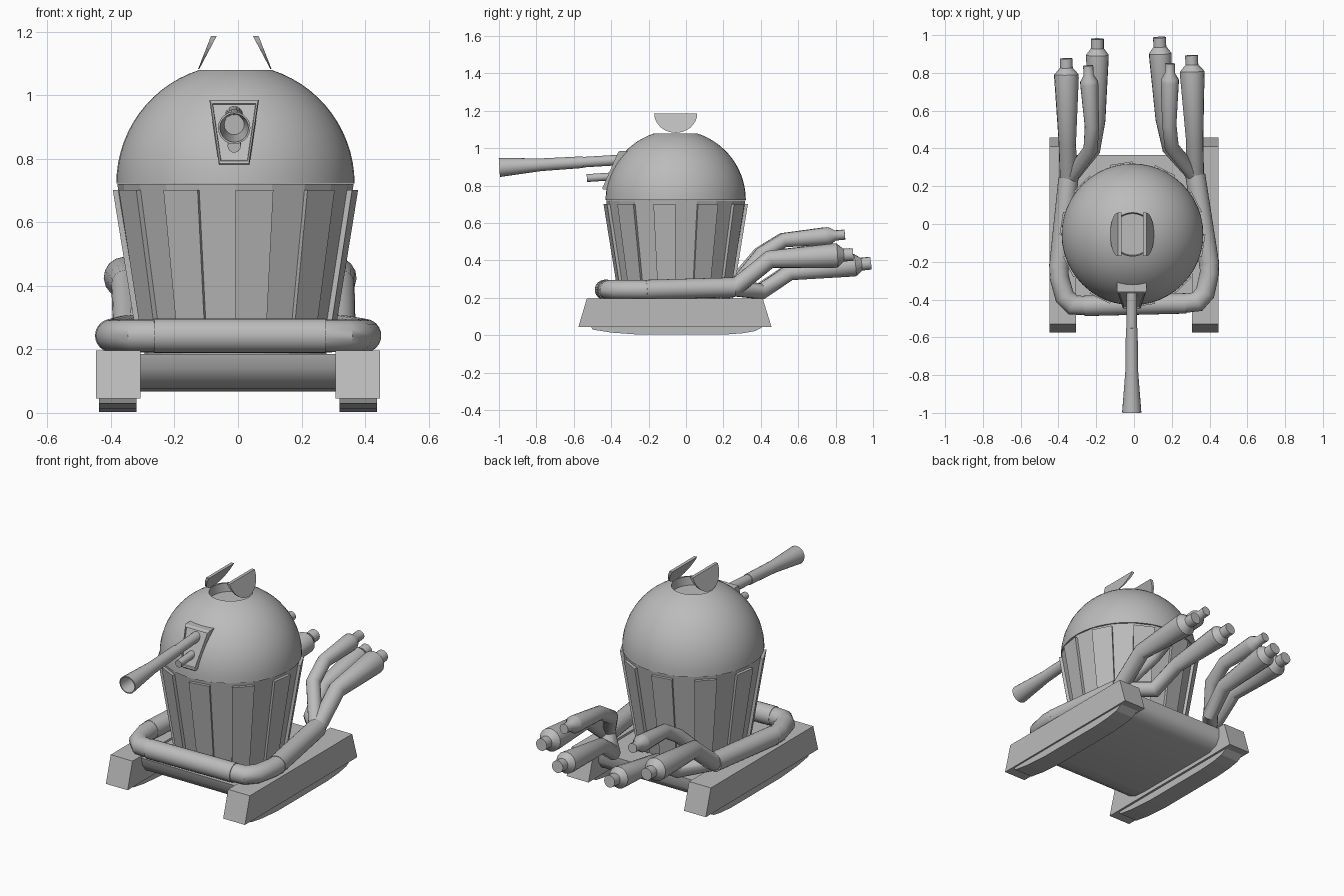
import bpy, bmesh, math
from mathutils import Vector, Matrix

if "Cube" in bpy.data.objects:
    bpy.data.objects.remove(bpy.data.objects["Cube"])

mat = bpy.data.materials.new("plain grey")
mat.diffuse_color = (0.5, 0.5, 0.5, 1)
mat.use_nodes = True
mat.node_tree.nodes["Principled BSDF"].inputs["Base Color"].default_value = mat.diffuse_color
CX, CY = -0.008, -0.055          # axis of the round body


def finish(name, bm, smooth=None):
    bmesh.ops.recalc_face_normals(bm, faces=bm.faces)
    me = bpy.data.meshes.new(name)
    bm.to_mesh(me)
    bm.free()
    me.materials.append(mat)
    if smooth:
        me.shade_smooth()
        me.set_sharp_from_angle(angle=math.radians(smooth))
    ob = bpy.data.objects.new(name, me)
    bpy.context.collection.objects.link(ob)
    return ob


def loft(name, rings, smooth=None, caps=True):
    bm = bmesh.new()
    loops = [[bm.verts.new(p) for p in r] for r in rings]
    n = len(loops[0])
    for a, b in zip(loops, loops[1:]):
        for i in range(n):
            j = (i + 1) % n
            bm.faces.new((a[i], a[j], b[j], b[i]))
    if caps:
        bm.faces.new(loops[0])
        bm.faces.new(loops[-1])
    return finish(name, bm, smooth)


def extrude_x(name, profile, x0, x1, smooth=None):
    return loft(name, [[(x, y, z) for y, z in profile] for x in (x0, x1)], smooth)


def lathe(name, profile, sides, smooth=None):
    return loft(name, [[(CX + r * math.sin(2 * math.pi * i / sides),
                         CY - r * math.cos(2 * math.pi * i / sides), z)
                        for i in range(sides)] for r, z in profile], smooth)


def tube(name, pts, radii, sides=16):
    """Round pipe with mitred bends through the given points."""
    pts = [Vector(p) for p in pts]
    dirs = [(b - a).normalized() for a, b in zip(pts, pts[1:])]
    u = dirs[0].cross(Vector((0, 0, 1)) if abs(dirs[0].z) < 0.9 else Vector((1, 0, 0))).normalized()
    rings = []
    for i, (p, r) in enumerate(zip(pts, radii)):
        d0, d1 = dirs[max(i - 1, 0)], dirs[min(i, len(dirs) - 1)]
        u = (u - d0 * u.dot(d0)).normalized()
        v = d0.cross(u)
        m = d0 + d1                       # mitre plane normal
        ring = []
        for k in range(sides):
            a = 2 * math.pi * k / sides
            o = (u * math.cos(a) + v * math.sin(a)) * r
            ring.append(p + o - d0 * (o.dot(m) / d0.dot(m)))
        rings.append(ring)
    return loft(name, rings, 35)


# track pods and their curved treads
pod = [(-0.575, 0.045), (0.457, 0.045), (0.41, 0.197), (-0.53, 0.197)]
tread = [(-0.51, 0.05), (-0.5, 0.03), (-0.4, 0.014), (-0.25, 0.003), (0.2, 0.003),
         (0.3, 0.01), (0.37, 0.022), (0.42, 0.05)]
for side, s in (("left", -1), ("right", 1)):
    extrude_x(side + "_track_pod", pod, s * 0.307, s * 0.447)
    extrude_x(side + "_tread", tread, s * 0.32, s * 0.437)

# hull plate between the pods
hull = [(-0.45, 0.185), (-0.44, 0.14), (-0.41, 0.1), (-0.36, 0.075), (-0.28, 0.068),
        (0.28, 0.068), (0.34, 0.09), (0.365, 0.13), (0.365, 0.185)]
extrude_x("hull_plate", hull, -0.31, 0.31, 40)

# tapered body with every second facet carrying a raised panel
R_TOP, R_BOT, Z_TOP, Z_BOT = 0.372, 0.285, 0.72, 0.18
lathe("body_cone", [(R_BOT, Z_BOT), (R_TOP, Z_TOP)], 20)
bm = bmesh.new()
for k in range(10):
    ring = []
    for z in (0.19, 0.702):
        r = R_BOT + (R_TOP - R_BOT) * (z - Z_BOT) / (Z_TOP - Z_BOT)
        for a, rr in ((0, r - 0.01), (18, r - 0.01), (18, r + 0.017), (0, r + 0.017)):
            t = math.radians(36 * k + a)
            ring.append(bm.verts.new((CX + rr * math.sin(t), CY - rr * math.cos(t), z)))
    for f in ((0, 1, 2, 3), (4, 5, 6, 7), (0, 1, 5, 4), (1, 2, 6, 5), (2, 3, 7, 6), (3, 0, 4, 7)):
        bm.faces.new([ring[i] for i in f])
finish("body_panels", bm)

# dome with a recessed hatch opening
RD = 0.375
a_end = math.acos(0.115 / RD)
dome = [(RD * math.cos(a_end * i / 14), 0.722 + RD * math.sin(a_end * i / 14)) for i in range(15)]
lathe("dome", dome + [(0.11, 1.03), (0.01, 1.03)], 48, 30)

# two half-round hatch flaps standing on the rim
for side, s in (("left", -1), ("right", 1)):
    rings = []
    for off in (0.0, 0.018):
        ring = []
        for i in range(17):
            t = math.pi * i / 16
            up = 1 - math.sin(t)          # 0 at the hinge, 1 at the straight edge
            x = 0.112 - 0.055 * up + off * (0.2 + 0.8 * up)
            ring.append((CX - 0.002 + s * x, CY - 0.115 * math.cos(t), 1.082 + 0.104 * up))
        rings.append(ring)
    loft(side + "_hatch_flap", rings)

# gun mount: tapered plate leaning against the dome, with an inset face
def mount_ring(scale, depth):
    out = []
    for x, z in ((-0.078, 0.985), (0.078, 0.985), (0.048, 0.78), (-0.048, 0.78)):
        zc = 0.885 + (z - 0.885) * scale
        y = -0.36 - (0.985 - zc) * 0.44
        out.append((-0.012 + x * scale, y + depth, zc))
    return out


loft("gun_mount", [mount_ring(1, 0.09), mount_ring(1, 0.006), mount_ring(0.95, 0),
                   mount_ring(0.88, 0), mount_ring(0.86, 0.008)])

# main gun with flared, hollow muzzle, and small gun below
GX = -0.012
tube("main_gun", [(GX, -0.34, 0.938), (GX, -0.55, 0.925), (GX, -0.551, 0.925), (GX, -0.78, 0.911),
                  (GX, -0.998, 0.897)], [0.028, 0.028, 0.031, 0.034, 0.051], 20)
# hollow the muzzle by insetting and pushing in its end face
me = bpy.data.objects["main_gun"].data
bm = bmesh.new()
bm.from_mesh(me)
end = min(bm.faces, key=lambda f: f.calc_center_median().y)
bmesh.ops.inset_region(bm, faces=[end], thickness=0.006)
inner = bmesh.ops.extrude_discrete_faces(bm, faces=[end])["faces"][0]
c = inner.calc_center_median()
for v in inner.verts:
    v.co = c + (v.co - c) * 0.7 + Vector((0, 0.16, 0.01))
bm.to_mesh(me)
bm.free()
tube("small_gun", [(GX, -0.38, 0.85), (GX, -0.53, 0.84)], [0.021, 0.021])

# exhaust plumbing, turned slightly about the vertical axis
turn = Matrix.Translation((0, -0.2, 0)) @ Matrix.Rotation(0.025, 4, 'Z') @ Matrix.Translation((0, 0.2, 0))
pipes = [tube("front_sleeve", [(-0.27, -0.427, 0.243), (0.27, -0.427, 0.243)], [0.054, 0.054], 24)]


def muffler(name, s, pts, r0, r1, r_tip):
    """Bent feed pipe that widens, then necks down to a short tip."""
    pts = [Vector((s * x, y, z)) for x, y, z in pts]
    d = (pts[-1] - pts[-2]).normalized()
    radii = [r0] * (len(pts) - 1) + [r1]
    for step, r in ((0.02, r1), (0.055, r_tip), (0.105, r_tip)):
        pts.append(pts[len(radii) - 1 if step == 0.02 else -1].copy())
        radii.append(r)
    base = pts[-4]
    for i, step in enumerate((0.02, 0.055, 0.105)):
        pts[-3 + i] = base + d * step
    pipes.append(tube(name, pts, radii))


for side, s in (("left", -1), ("right", 1)):
    def mir(pts):
        return [(s * x, y, z) for x, y, z in pts]
    pipes.append(tube(side + "_corner_pipe", mir([(0.25, -0.427, 0.243), (0.33, -0.42, 0.243),
                 (0.372, -0.375, 0.243), (0.398, -0.27, 0.243), (0.398, -0.2, 0.243)]), [0.051] * 5))
    pipes.append(tube(side + "_side_sleeve", mir([(0.398, -0.225, 0.243), (0.336, 0.25, 0.256)]),
                      [0.053, 0.053], 24))
    muffler(side + "_outer_exhaust", s, [(0.34, 0.21, 0.25), (0.336, 0.26, 0.26), (0.337, 0.44, 0.405),
            (0.333, 0.78, 0.425)], 0.046, 0.065, 0.034)
    muffler(side + "_lower_exhaust", s, [(0.34, 0.21, 0.25), (0.325, 0.26, 0.25), (0.205, 0.40, 0.235),
            (0.175, 0.55, 0.335), (0.167, 0.88, 0.373)], 0.042, 0.06, 0.034)
    muffler(side + "_upper_exhaust", s, [(0.335, 0.22, 0.25), (0.315, 0.27, 0.28), (0.215, 0.40, 0.435),
            (0.205, 0.52, 0.508), (0.213, 0.74, 0.528)], 0.038, 0.048, 0.027)
for ob in pipes:
    ob.data.transform(turn)
